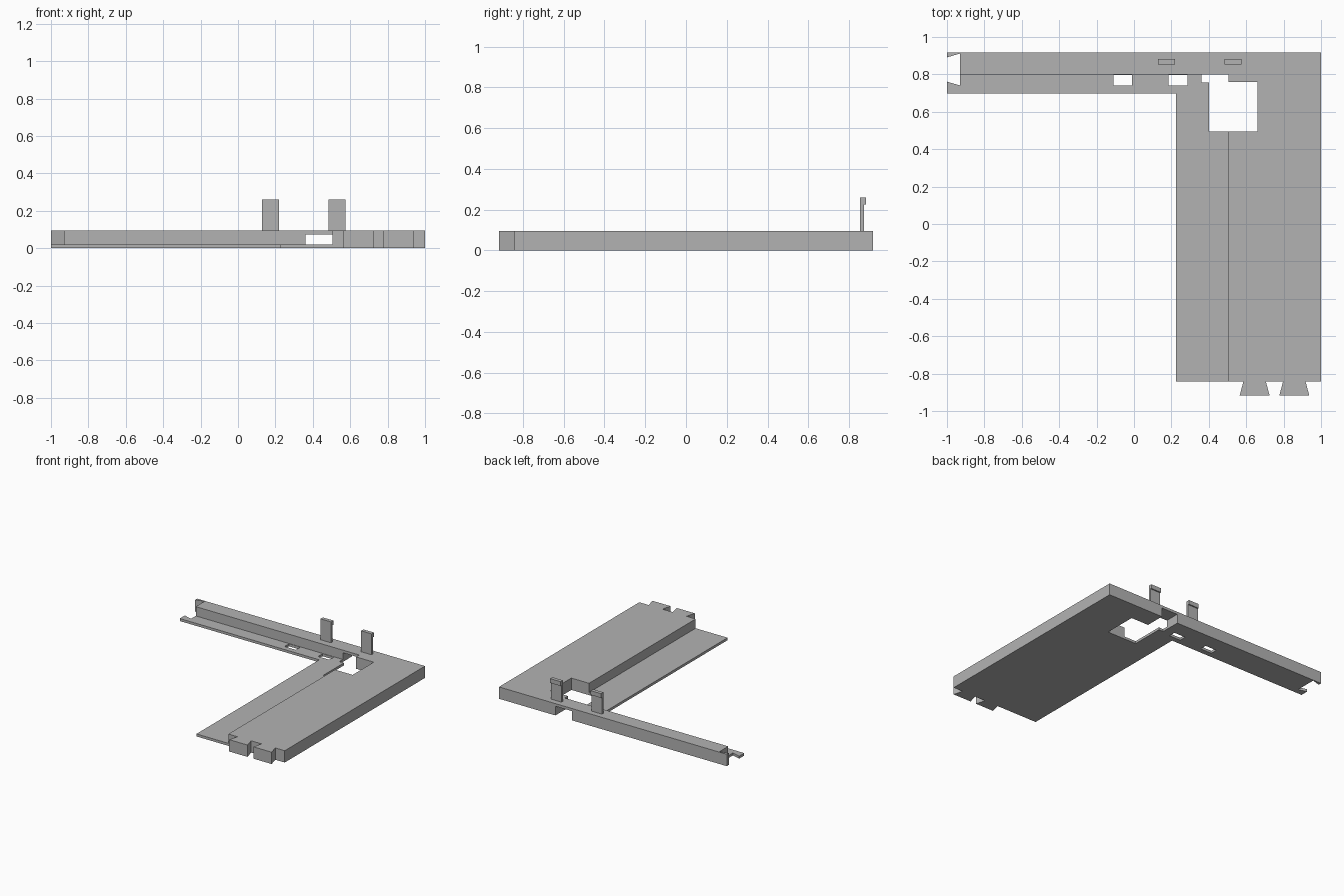
import bpy
import bmesh

old = bpy.data.objects.get("Cube")
if old:
    bpy.data.objects.remove(old, do_unlink=True)

HEIGHT, FLANGE, BACK = 0.094, 0.02, 0.917

grey = bpy.data.materials.new("plain grey")
grey.use_nodes = True
colour = (0.45, 0.45, 0.45, 1)
grey.diffuse_color = colour
grey.node_tree.nodes["Principled BSDF"].inputs["Base Color"].default_value = colour


def prism(name, outline, low, high):
    """Extrude a plan outline between two heights."""
    bm = bmesh.new()
    face = bm.faces.new([bm.verts.new((x, y, low)) for x, y in outline])
    top = bmesh.ops.extrude_face_region(bm, geom=[face])["geom"]
    verts = [v for v in top if isinstance(v, bmesh.types.BMVert)]
    bmesh.ops.translate(bm, verts=verts, vec=(0, 0, high - low))
    bmesh.ops.recalc_face_normals(bm, faces=bm.faces)
    mesh = bpy.data.meshes.new(name)
    bm.to_mesh(mesh)
    bm.free()
    mesh.materials.append(grey)
    obj = bpy.data.objects.new(name, mesh)
    bpy.context.collection.objects.link(obj)
    return obj


def rect(x0, x1, y0, y1):
    return [(x0, y0), (x1, y0), (x1, y1), (x0, y1)]


def cut(target, outline, low, high):
    """Subtract a prism from the target and discard the cutter."""
    cutter = prism("cutter", outline, low, high)
    cutter.hide_render = True
    mod = target.modifiers.new("cut", "BOOLEAN")
    mod.operation = "DIFFERENCE"
    mod.solver = "EXACT"
    mod.object = cutter
    bpy.context.view_layer.objects.active = target
    bpy.ops.object.modifier_apply(modifier=mod.name)
    bpy.data.objects.remove(cutter, do_unlink=True)


# L-shaped frame with dovetail tenons at the front and a socket at the end
def tenon(x):
    return [(x - 0.06, -0.842), (x - 0.08, -BACK), (x + 0.08, -BACK), (x + 0.06, -0.842)]


outline = [(-1, 0.698), (0.225, 0.698), (0.225, -0.842)]
outline += tenon(0.645) + tenon(0.857)
outline += [(1, -0.842), (1, BACK), (-1, BACK)]
outline += [(-1, 0.891), (-0.931, 0.911), (-0.931, 0.741), (-1, 0.761)]
frame = prism("corner_frame", outline, 0, HEIGHT)

# Thin flange along the inner side
cut(frame, rect(-1.2, 0.505, -1.2, 0.8), FLANGE, 0.3)

# Corner window through the whole thickness
window = [(0.4, 0.495), (0.66, 0.495), (0.66, 0.76), (0.505, 0.76),
          (0.505, 0.8), (0.36, 0.8), (0.36, 0.757), (0.4, 0.757)]
cut(frame, window, -0.1, 0.3)

# Cable slot under the back rail
cut(frame, rect(0.36, 0.505, 0.78, 1.1), -0.1, 0.073)

# Small openings in the flange
for x in (-0.06, 0.235):
    cut(frame, rect(x - 0.05, x + 0.05, 0.74, 0.796), -0.1, 0.06)

# Upright hooked clips on the back rail
for side, x in (("right", 0.174), ("left", 0.53)):
    x0, x1 = x - 0.046, x + 0.046
    prism(side + "_clip_post", rect(x0, x1, 0.853, 0.872), HEIGHT, 0.26)
    prism(side + "_clip_hook", rect(x0, x1, 0.872, 0.882), 0.226, 0.26)
